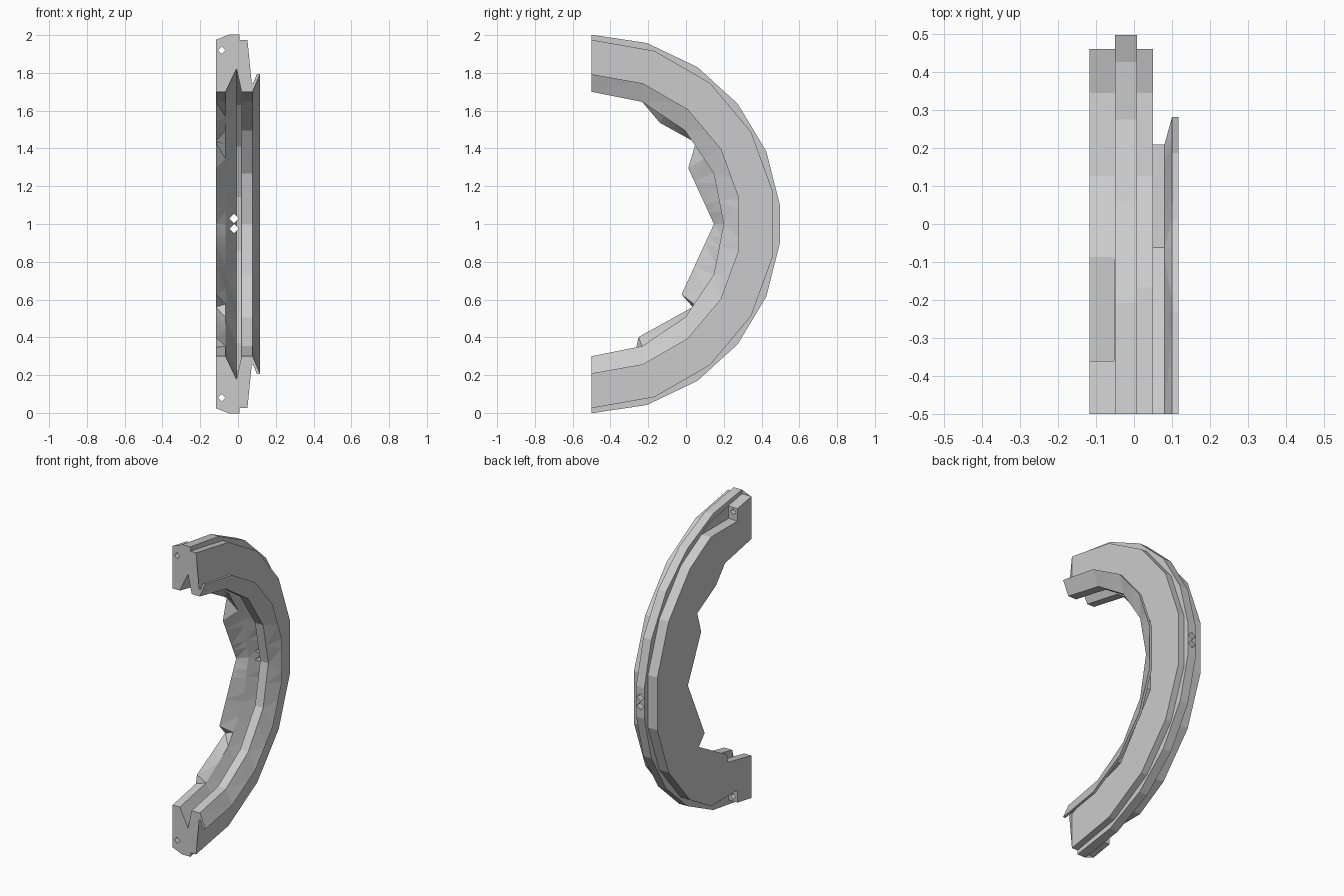
import bpy, bmesh
from math import sin, cos, radians, atan2, pi
from mathutils import Vector

if "Cube" in bpy.data.objects:
    bpy.data.objects.remove(bpy.data.objects["Cube"])

CY, CZ = -0.5, 1.0   # axis of the half ring (runs along x)


def mirrored(pairs):
    """Complete a list of (angle, radius) from 0-90 degrees to 0-180."""
    return pairs + [(180 - a, r) for a, r in reversed(pairs) if a != 90]


def arc(r, n):
    """Half circle of n straight segments."""
    return [(180 * i / n, r) for i in range(n + 1)]


def radius_at(path, a):
    """Distance from the axis to a polygonal path in direction a."""
    for (a0, r0), (a1, r1) in zip(path, path[1:]):
        if a <= a1 + 1e-6:
            t, t0, t1 = radians(a), radians(a0), radians(a1)
            return r0 * r1 * sin(t1 - t0) / (r0 * sin(t1 - t) + r1 * sin(t - t0))
    return path[-1][1]


# Edge paths, each with its own facet count
rim = mirrored([(a, 1.002) for a in (0, 17, 34, 50.6, 67.5, 84.3)])
shoulder = arc(0.975, 9)
flange_tip = arc(0.793, 9)
flange_root = arc(0.745, 5)
inner = arc(0.70, 8)
groove = arc(0.822, 9)
inner_left = mirrored([(0, 0.70), (22.5, 0.70), (52, 0.648), (90, 0.605)])

# Cross-section: x position and the path followed there
section = [
    (-0.117, inner_left), (-0.117, shoulder), (-0.05, shoulder), (-0.05, rim),
    (0.008, rim), (0.008, shoulder), (0.05, shoulder), (0.05, flange_root),
    (0.08, flange_root), (0.10, flange_tip), (0.117, flange_tip),
    (0.077, inner), (0.019, inner), (0.015, groove), (-0.008, groove),
    (-0.066, inner),
]

# Half ring body
angles = sorted({round(a, 3) for _, path in section for a, _ in path})
bm = bmesh.new()
rings = []
for a in angles:
    t = radians(a)
    ring = []
    for x, path in section:
        r = radius_at(path, a)
        ring.append(bm.verts.new((x, CY + r * sin(t), CZ + r * cos(t))))
    rings.append(ring)
n = len(section)
for r0, r1 in zip(rings, rings[1:]):
    for i in range(n):
        j = (i + 1) % n
        bm.faces.new((r0[i], r0[j], r1[j], r1[i]))
bm.faces.new(rings[0])
bm.faces.new(rings[-1])
bmesh.ops.triangulate(bm, faces=bm.faces[:])
bmesh.ops.recalc_face_normals(bm, faces=bm.faces[:])
mesh = bpy.data.meshes.new("half_ring")
bm.to_mesh(mesh)
bm.free()
body = bpy.data.objects.new("half_ring", mesh)
bpy.context.collection.objects.link(body)


def cut(cutter):
    """Subtract a cutter from the body, then remove it."""
    cutter.hide_render = True
    mod = body.modifiers.new("cut", 'BOOLEAN')
    mod.operation = 'DIFFERENCE'
    mod.solver = 'EXACT'
    mod.object = cutter
    bpy.context.view_layer.objects.active = body
    bpy.ops.object.modifier_apply(modifier=mod.name)
    bpy.data.objects.remove(cutter)


def box(lo, hi):
    lo, hi = Vector(lo), Vector(hi)
    bpy.ops.mesh.primitive_cube_add(size=1, location=(lo + hi) / 2)
    ob = bpy.context.object
    ob.scale = hi - lo
    return ob


def diamond_hole(x, z, r, y0, y1):
    bpy.ops.mesh.primitive_cylinder_add(
        vertices=4, radius=r, depth=y1 - y0,
        location=(x, (y0 + y1) / 2, z), rotation=(pi / 2, 0, 0))
    return bpy.context.object


# Bolt pockets and bolt holes at both ends
for s in (1, -1):
    z0, z1 = sorted((CZ + s * 0.87, CZ + s * 1.1))
    cut(box((-0.2, -0.36, z0), (-0.0525, 0.0, z1)))
    cut(diamond_hole(-0.085, CZ + s * 0.92, 0.02, -0.6, -0.3))

# Pair of holes through the middle of the rim
for z in (1.03, 0.975):
    cut(diamond_hole(-0.021, z, 0.025, 0.0, 0.7))
